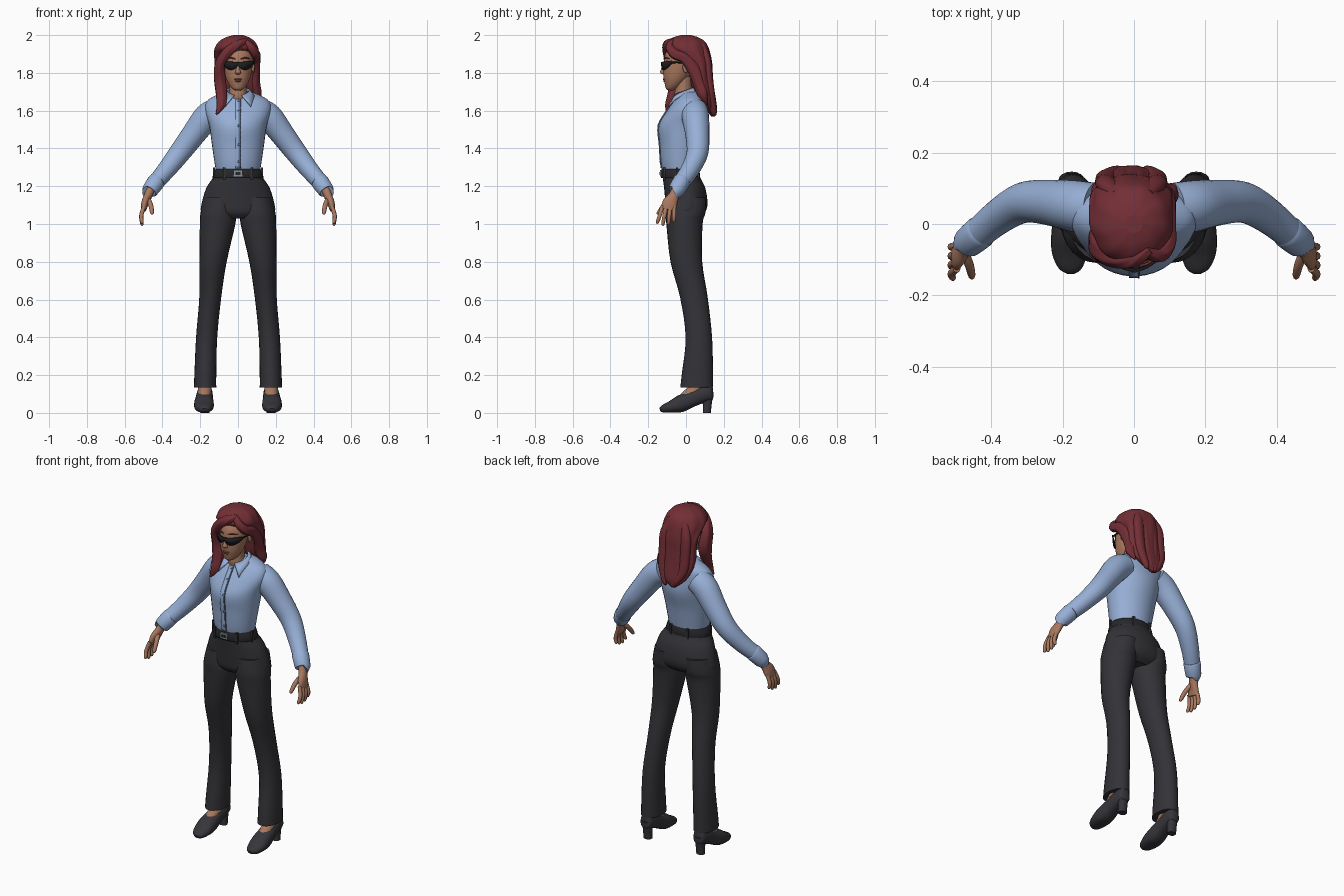
import bpy
import bmesh
import math
from mathutils import Vector

if "Cube" in bpy.data.objects:
    bpy.data.objects.remove(bpy.data.objects["Cube"], do_unlink=True)


def make_material(name, *rgb):
    material = bpy.data.materials.new(name)
    material.use_nodes = True
    colour = (*rgb, 1)
    material.diffuse_color = colour
    material.node_tree.nodes["Principled BSDF"].inputs["Base Color"].default_value = colour
    return material


skin = make_material("warm skin", .40, .19, .115)
lip_colour = make_material("lip rose", .30, .10, .075)
hair_red = make_material("dark red hair", .17, .028, .036)
shirt_blue = make_material("light blue cloth", .31, .43, .67)
seam_blue = make_material("seam blue", .12, .17, .28)
trouser_grey = make_material("charcoal cloth", .033, .032, .038)
shoe_grey = make_material("shoe leather", .036, .036, .043)
black = make_material("black plastic", .012, .012, .014)
belt_black = make_material("belt leather", .02, .02, .023)
steel = make_material("buckle steel", .25, .28, .33)


def finish(name, bm, material, mirror=False, thickness=0):
    """Turn a bmesh into a named, coloured object."""
    bmesh.ops.recalc_face_normals(bm, faces=bm.faces)
    mesh = bpy.data.meshes.new(name)
    bm.to_mesh(mesh)
    bm.free()
    mesh.materials.append(material)
    obj = bpy.data.objects.new(name, mesh)
    bpy.context.collection.objects.link(obj)
    if thickness:
        solid = obj.modifiers.new("thickness", 'SOLIDIFY')
        solid.thickness = thickness
        solid.offset = 0
    if mirror:
        obj.modifiers.new("mirror", 'MIRROR').use_mirror_merge = False
    return obj


def smooth_rows(rows, steps):
    """Pass a smooth curve through rows of position and radii."""
    rows = [r if len(r) == 5 else (*r, r[-1]) for r in rows]
    padded = [rows[0], *rows, rows[-1]]
    result = []
    for a, b, c, d in zip(padded, padded[1:], padded[2:], padded[3:]):
        for s in range(steps):
            t = s / steps
            result.append([q + t / 2 * (r - p + t * (2 * p - 5 * q + 4 * r - e
                           + t * (3 * (q - r) + e - p)))
                           for p, q, r, e in zip(a, b, c, d)])
    return result + [list(rows[-1])]


def tube(name, rows, material, sides=24, steps=4, along=False, mirror=False,
         square=1, ripple=0, waves=9):
    """Loft ellipses; rings lie flat, or across the path when along is set."""
    path = smooth_rows(rows, steps)
    centres = [Vector(r[:3]) for r in path]
    bm = bmesh.new()
    rings = []
    for i, row in enumerate(path):
        u, v = Vector((1, 0, 0)), Vector((0, 1, 0))
        if along:
            ahead = centres[min(i + 1, len(path) - 1)] - centres[max(i - 1, 0)]
            ahead.normalize()
            u = (u - ahead * u.dot(ahead)).normalized()
            v = ahead.cross(u)
        ring = []
        for k in range(sides):
            angle = math.tau * k / sides
            c, s = math.cos(angle), math.sin(angle)
            c = math.copysign(abs(c) ** square, c)
            s = math.copysign(abs(s) ** square, s)
            wave = 1 + ripple * math.cos(waves * angle + i / 5)
            ring.append(bm.verts.new(centres[i] + u * c * max(row[3], .001) * wave
                                     + v * s * max(row[4], .001) * wave))
        rings.append(ring)
    for low, high in zip(rings, rings[1:]):
        for k in range(sides):
            n = (k + 1) % sides
            bm.faces.new((low[k], low[n], high[n], high[k])).smooth = True
    bm.faces.new(rings[0])
    bm.faces.new(rings[-1])
    finish(name, bm, material, mirror)
    return path


def strip(name, pairs, material, thickness, mirror=False):
    """Join pairs of edge points into a thin sheet."""
    bm = bmesh.new()
    verts = [[bm.verts.new(p) for p in pair] for pair in pairs]
    for (a, b), (c, d) in zip(verts, verts[1:]):
        bm.faces.new((a, b, d, c)).smooth = True
    finish(name, bm, material, mirror, thickness)


def blob(name, place, size, material, mirror=False):
    bm = bmesh.new()
    bmesh.ops.create_uvsphere(bm, u_segments=16, v_segments=10, radius=1)
    for vert in bm.verts:
        vert.co = Vector(place) + vert.co * Vector(size)
    for face in bm.faces:
        face.smooth = True
    finish(name, bm, material, mirror)


def box(name, place, size, material, mirror=False):
    bm = bmesh.new()
    bmesh.ops.create_cube(bm, size=1)
    for vert in bm.verts:
        vert.co = Vector(place) + vert.co * Vector(size)
    finish(name, bm, material, mirror)


# Shirt body, with a front seam and buttons that follow its surface
shirt = tube("shirt_body", [
    (0, -.03, 1.27, .115, .093), (0, -.03, 1.33, .125, .103), (0, -.025, 1.42, .138, .114),
    (0, -.015, 1.52, .152, .13), (0, .005, 1.6, .175, .106), (0, .02, 1.65, .165, .085),
    (0, .025, 1.68, .12, .07), (0, .02, 1.7, .07, .055)], shirt_blue, 32)
front = [(r[1] - r[4] - .002, r[2]) for r in shirt if 1.29 < r[2] < 1.66]
strip("placket", [((-.014, y, z), (.012, y, z)) for y, z in front], shirt_blue, .005)
strip("placket_seam", [((.011, y, z), (.015, y, z)) for y, z in front], seam_blue, .007)
for y, z in front[2::4]:
    blob("shirt_button", (.003, y - .002, z), (.006, .003, .006), seam_blue)

# Folded collar, dropping to a point at each side of the open neck
collar = []
for k in range(-14, 15):
    f, a = abs(k) / 14, k / 14 * 2.8
    sx, cy = math.sin(a), math.cos(a)
    collar.append(((sx * .058, cy * .058 - .005, 1.735 - .055 * f),
                   (sx * .08 + math.copysign(.042, k) * f ** 4,
                    cy * .075 - .02 * f, 1.695 - .075 * f ** 3)))
strip("collar", collar, shirt_blue, .008)

# Sleeves and cuffs
tube("sleeves", [(.11, .045, 1.6, .07), (.165, .05, 1.565, .072), (.235, .06, 1.475, .064),
                 (.31, .06, 1.375, .057), (.38, .02, 1.285, .049), (.44, -.03, 1.215, .043),
                 (.46, -.045, 1.19, .04)], shirt_blue, along=True, mirror=True)
tube("cuffs", [(.428, -.02, 1.23, .043), (.433, -.024, 1.224, .047), (.466, -.052, 1.178, .043),
               (.47, -.056, 1.172, .038)], shirt_blue, along=True, mirror=True, steps=2)

# Hands
tube("palms", [(.46, -.047, 1.19, .024, .026), (.476, -.064, 1.15, .022, .028),
               (.492, -.085, 1.11, .02, .04), (.5, -.094, 1.075, .014, .038)],
     skin, 16, along=True, mirror=True)
for i, finger in enumerate(("index", "middle", "ring", "little")):
    y, drop = -.125 + i * .021, (.01, 0, .004, .018)[i]
    tube(finger + "_fingers", [(.497, y, 1.095, .011), (.512, y - .014 + i * .004, 1.045, .011),
                               (.508, y - .026 + i * .008, 1 + drop, .009),
                               (.506, y - .028 + i * .008, .992 + drop, .003)],
         skin, 10, along=True, mirror=True)
tube("thumbs", [(.48, -.07, 1.14, .014), (.462, -.115, 1.1, .013), (.455, -.145, 1.06, .01),
                (.454, -.15, 1.05, .003)], skin, 10, along=True, mirror=True)

# Trousers
tube("trouser_hips", [
    (0, -.03, 1.28, .117, .094), (0, -.022, 1.24, .136, .1), (0, -.007, 1.19, .168, .109),
    (0, .003, 1.11, .192, .111), (0, 0, 1.06, .192, .1), (0, -.005, 1.03, .13, .07)],
    trouser_grey, 32)
tube("trouser_legs", [
    (.095, .002, 1.14, .085, .105), (.105, -.003, 1.06, .093, .106), (.108, -.008, 1, .094, .096),
    (.132, .002, .8, .072, .084), (.147, .042, .61, .058, .073), (.166, .068, .4, .056, .07),
    (.173, .06, .2, .058, .083), (.174, .057, .135, .059, .087)],
    trouser_grey, mirror=True)

# Belt with loops and buckle
tube("belt", [(0, -.028, 1.243, .131, .1), (0, -.029, 1.247, .136, .104),
              (0, -.03, 1.288, .122, .1), (0, -.03, 1.292, .116, .094)], belt_black, 32, 2)
for angle in (.6, 1.4, 2.7):
    box("belt_loops", (math.sin(angle) * .129, -.03 - math.cos(angle) * .104, 1.266),
        (.013, .013, .065), trouser_grey, True)
box("buckle", (0, -.134, 1.268), (.046, .009, .034), steel)
box("buckle_centre", (0, -.138, 1.268), (.026, .006, .016), belt_black)

# Feet and heeled shoes
tube("ankles", [(.175, .06, .17, .035), (.176, .045, .12, .036), (.178, .01, .09, .034),
                (.178, -.03, .055, .03)], skin, 16, along=True, mirror=True)
tube("shoes", [
    (.178, -.138, .016, .012, .009), (.178, -.122, .021, .034, .02), (.18, -.08, .032, .05, .031),
    (.18, -.03, .048, .052, .045), (.178, .03, .074, .046, .043), (.176, .09, .098, .042, .044),
    (.175, .13, .11, .034, .042), (.175, .143, .112, .014, .03)],
    shoe_grey, along=True, mirror=True, square=.85)
tube("shoe_heels", [(.175, .113, .11, .034, .034), (.175, .113, .06, .026, .025),
                    (.175, .11, 0, .024, .021)], shoe_grey, 16, mirror=True, square=.8)

# Neck, head and face
tube("neck", [(0, .01, 1.6, .05), (0, -.01, 1.67, .05), (0, -.014, 1.71, .045),
              (0, -.014, 1.78, .046)], skin)
tube("head", [
    (0, -.08, 1.708, .015, .014), (0, -.076, 1.716, .03, .03), (0, -.064, 1.74, .049, .048),
    (0, -.05, 1.78, .066, .069), (0, -.035, 1.84, .077, .084), (0, -.02, 1.9, .08, .09),
    (0, -.01, 1.95, .06, .065)], skin, 32)
tube("nose", [(0, -.112, 1.85, .007), (0, -.122, 1.82, .01), (0, -.124, 1.802, .015, .013),
              (0, -.116, 1.792, .012, .008)], skin, 12)
blob("upper_lip", (0, -.113, 1.766), (.021, .01, .005), lip_colour)
blob("lower_lip", (0, -.111, 1.757), (.017, .011, .005), lip_colour)
blob("ears", (.08, .0, 1.83), (.009, .018, .03), skin, True)
tube("eyebrows", [(.015, -.117, 1.873, .003), (.04, -.11, 1.88, .004), (.064, -.086, 1.874, .002)],
     hair_red, 8, along=True, mirror=True)

# Wraparound sunglasses
lens = []
for k in range(-14, 15):
    f = abs(k) / 14
    x, y = k / 14 * .084, -.13 + .05 * f * f
    depth = .016 + .032 * math.sin(math.pi * min(1, f * 1.05)) ** .7 * (1 - f / 4)
    lens.append(((x, y, 1.856 + .008 * f), (x, y + .003, 1.858 + .005 * f - depth)))
strip("sunglasses", lens, black, .007)
tube("glasses_arms", [(.083, -.082, 1.856, .004, .006), (.087, -.04, 1.855, .004),
                      (.086, .01, 1.85, .004)], black, 8, along=True, mirror=True)

# Hair: rippled cap and back, then swept locks from the parting
tube("hair_back", [
    (0, 0, 2, .025), (-.004, 0, 1.988, .062, .066), (-.006, .003, 1.965, .095, .1),
    (-.007, .005, 1.93, .115, .116), (-.007, .035, 1.895, .117, .095),
    (-.007, .069, 1.85, .115, .069), (-.006, .08, 1.79, .112, .061), (-.006, .09, 1.72, .113, .058),
    (-.008, .112, 1.66, .098, .046), (-.012, .134, 1.61, .065, .03), (-.015, .143, 1.57, .015, .01)],
    hair_red, 64, ripple=.02)
tube("right_front_lock", [
    (.045, -.07, 1.968, .015), (0, -.098, 1.95, .024), (-.055, -.095, 1.91, .027),
    (-.094, -.068, 1.85, .028, .04), (-.096, -.045, 1.77, .032, .045),
    (-.088, -.065, 1.69, .029, .032), (-.09, -.092, 1.63, .023, .018), (-.115, -.1, 1.58, .004)],
    hair_red, 32, along=True, ripple=.05, waves=6)
tube("left_front_lock", [
    (.03, -.07, 1.97, .015), (.066, -.086, 1.938, .022), (.093, -.06, 1.9, .023, .025),
    (.1, -.005, 1.875, .018, .027), (.1, .045, 1.81, .018, .032), (.092, .07, 1.74, .026, .03),
    (.1, .09, 1.68, .024, .025), (.085, .11, 1.63, .004)],
    hair_red, 32, along=True, ripple=.05, waves=6)
for i in range(4):
    x = -.075 + i * .045
    tube("back_lock", [(x * .6, .08, 1.95, .02), (x, .11, 1.87, .03, .022),
                       (x * 1.05, .121, 1.77, .03, .022), (x, .134, 1.68, .027, .02),
                       (x * .6, .148, 1.61 - i % 2 * .02, .016), (x * .4, .145, 1.575, .003)],
         hair_red, 16, along=True)
